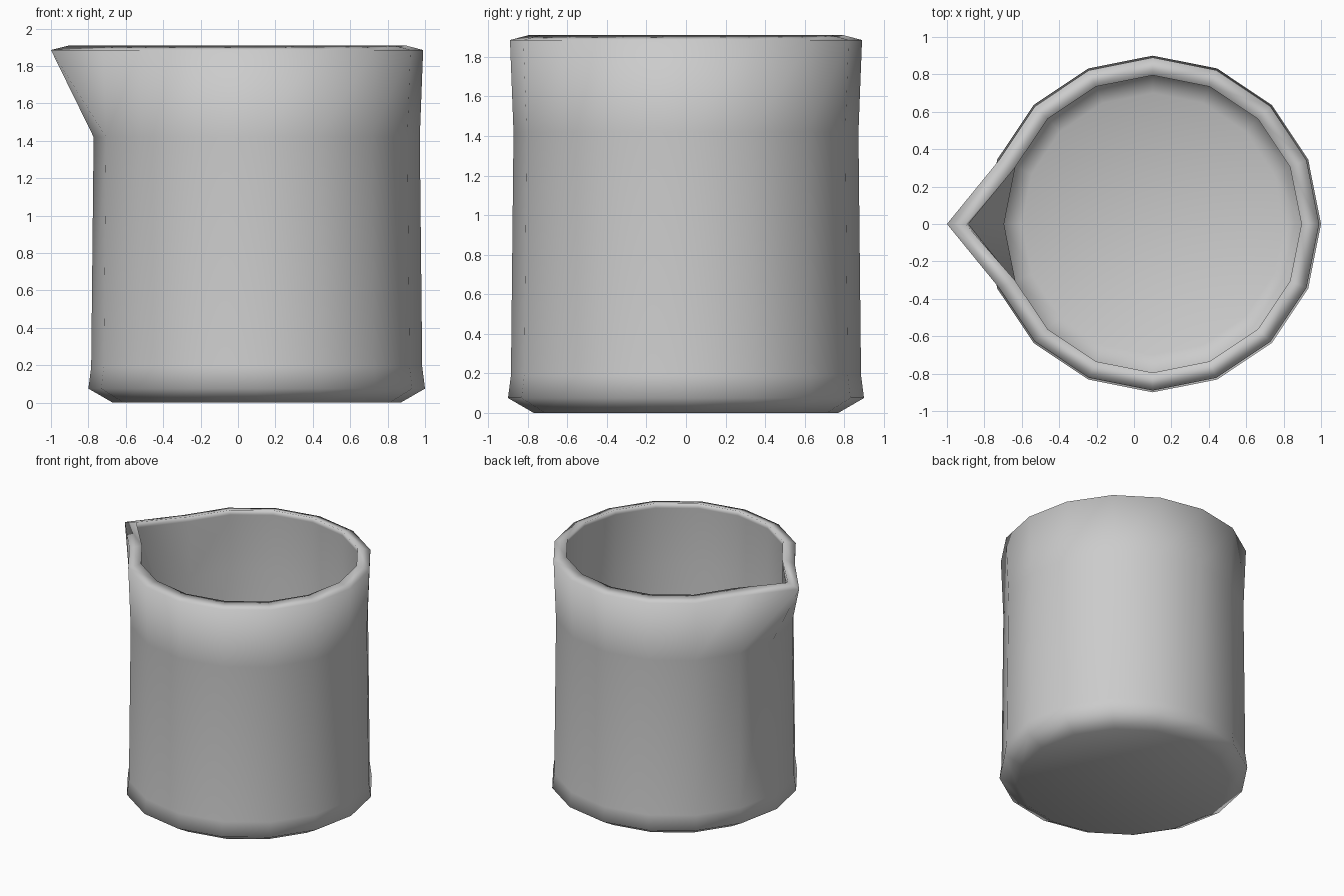
import bpy, bmesh, math

if "Cube" in bpy.data.objects:
    bpy.data.objects.remove(bpy.data.objects["Cube"])

SIDES, CX = 16, 0.1
SPOUT = SIDES // 2          # segment index pointing to -x

# Profile (radius, height, spout x or None): outside bottom, up, over rim, down inside
profile = [
    (0.77, 0.00, None), (0.90, 0.075, None), (0.885, 0.19, None),
    (0.872, 1.42, None), (0.89, 1.885, -1.0),
    (0.795, 1.91, -0.90), (0.80, 1.87, -0.885),
    (0.795, 1.42, None), (0.81, 0.20, None), (0.80, 0.13, None),
    (0.70, 0.08, None),
]

bm = bmesh.new()
rings = []
for r, z, sx in profile:
    ring = []
    for i in range(SIDES):
        a = 2 * math.pi * i / SIDES
        x, y = CX + r * math.cos(a), r * math.sin(a)
        if sx is not None and i == SPOUT:
            x, y = sx, 0.0
        ring.append(bm.verts.new((x, y, z)))
    rings.append(ring)

# Walls; faces under the spout are split from the tip to the lower neighbours
for k, (lo, hi) in enumerate(zip(rings, rings[1:])):
    for i in range(SIDES):
        j = (i + 1) % SIDES
        quad = [lo[i], lo[j], hi[j], hi[i]]
        if k in (3, 6) and SPOUT in (i, j):
            tip_ring, low = (hi, lo) if k == 3 else (lo, hi)
            tip, other = tip_ring[SPOUT], low[j if i == SPOUT else i]
            s = quad.index(tip)
            q = quad[s:] + quad[:s]
            assert q[2] is other
            bm.faces.new((q[0], q[1], q[2]))
            bm.faces.new((q[0], q[2], q[3]))
        else:
            bm.faces.new(quad)

# Underside and inner floor
bm.faces.new(list(reversed(rings[0])))
bm.faces.new(rings[-1])
bmesh.ops.recalc_face_normals(bm, faces=bm.faces)

mesh = bpy.data.meshes.new("beaker")
bm.to_mesh(mesh)
bm.free()
mesh.shade_smooth()
beaker = bpy.data.objects.new("beaker", mesh)
bpy.context.collection.objects.link(beaker)
